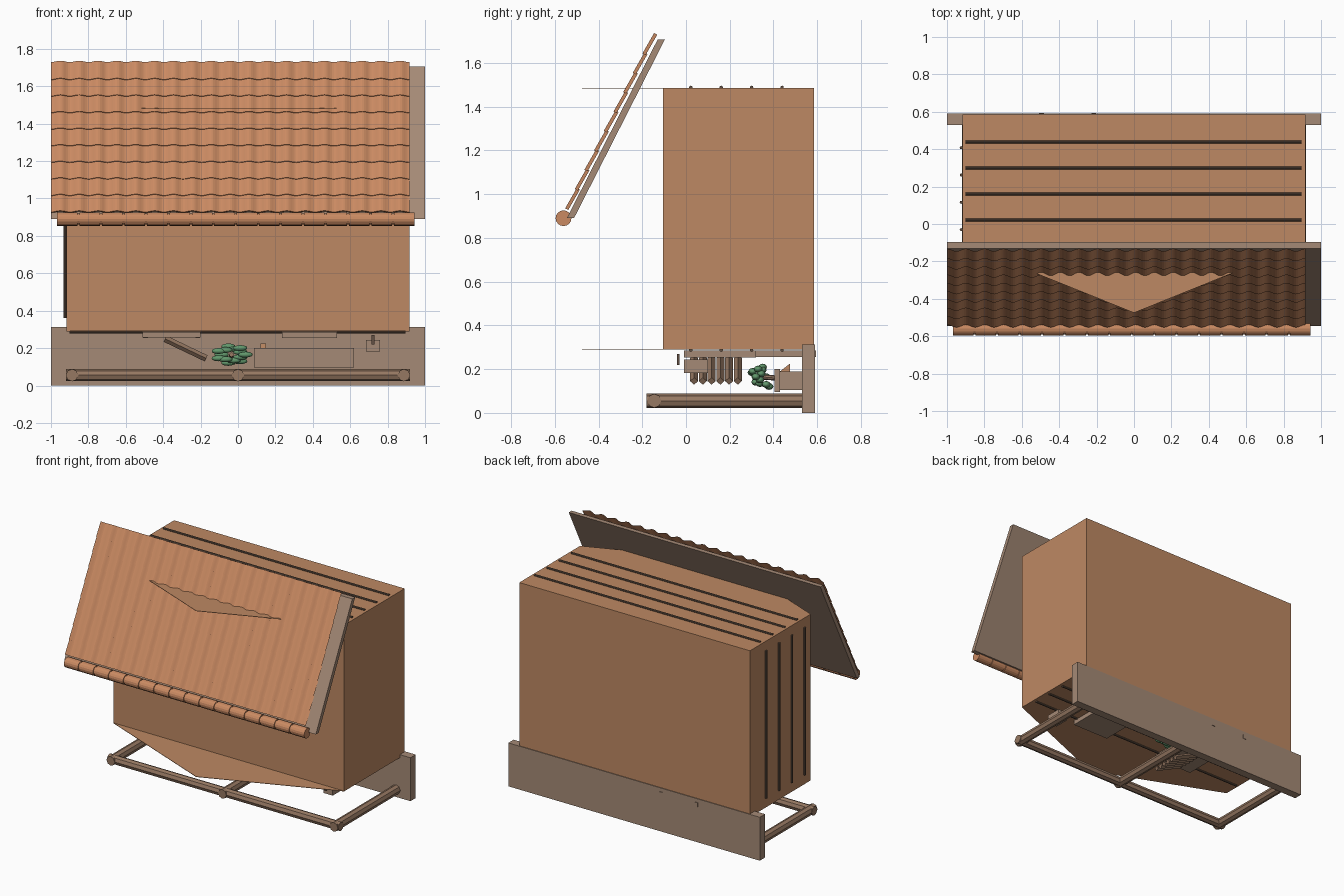
import bpy, bmesh, math, random
from mathutils import Vector, Matrix

random.seed(3)
cube = bpy.data.objects.get("Cube")
if cube:
    bpy.data.objects.remove(cube)


def material(name, rgb):
    m = bpy.data.materials.new(name)
    lin = [(c / 255 / 12.92 if c < 11 else ((c / 255 + 0.055) / 1.055) ** 2.4) for c in rgb]
    m.diffuse_color = (*lin, 1)
    m.use_nodes = True
    m.node_tree.nodes["Principled BSDF"].inputs["Base Color"].default_value = (*lin, 1)
    return m


CLAY = material("clay wall", (190, 137, 99))
TILE = material("roof tile", (202, 138, 98))
WOOD = material("grey wood", (165, 138, 118))
POLE = material("brown pole", (150, 120, 98))
DARK = material("dark trim", (98, 80, 67))
LEAF = material("green leaf", (98, 152, 108))


def finish(name, bm, mat, smooth=False):
    me = bpy.data.meshes.new(name)
    bm.to_mesh(me)
    bm.free()
    me.materials.append(mat)
    ob = bpy.data.objects.new(name, me)
    bpy.context.scene.collection.objects.link(ob)
    if smooth:
        for p in me.polygons:
            p.use_smooth = True
    return ob


def box(name, x, y, z, mat):
    bm = bmesh.new()
    size = Vector((x[1] - x[0], y[1] - y[0], z[1] - z[0]))
    mid = Vector((x[0] + x[1], y[0] + y[1], z[0] + z[1])) / 2
    bmesh.ops.create_cube(bm, size=1, matrix=Matrix.Translation(mid) @ Matrix.Diagonal((*size, 1)))
    return finish(name, bm, mat)


def rod(name, a, b, r, mat, sides=8):
    a, b = Vector(a), Vector(b)
    rot = (b - a).to_track_quat('Z', 'Y').to_matrix().to_4x4()
    bm = bmesh.new()
    bmesh.ops.create_cone(bm, cap_ends=True, segments=sides, radius1=r, radius2=r,
                          depth=(b - a).length, matrix=Matrix.Translation((a + b) / 2) @ rot)
    return finish(name, bm, mat)


def prism(name, profile, x0, x1, mat):
    """Extrude a (y, z) profile along x."""
    bm = bmesh.new()
    f = bm.faces.new([bm.verts.new((x0, y, z)) for y, z in profile])
    ext = bmesh.ops.extrude_face_region(bm, geom=[f])["geom"]
    bmesh.ops.translate(bm, vec=(x1 - x0, 0, 0), verts=[v for v in ext if isinstance(v, bmesh.types.BMVert)])
    bmesh.ops.recalc_face_normals(bm, faces=bm.faces)
    return finish(name, bm, mat)


# Main body with thin pointed sheets at top and bottom
box("main_body", (-0.918, 0.916), (-0.105, 0.585), (0.29, 1.485), CLAY)
for name, z in (("upper_gable_sheet", 1.482), ("lower_gable_sheet", 0.29)):
    bm = bmesh.new()
    f = bm.faces.new([bm.verts.new(p) for p in ((-0.918, -0.105, z), (0, -0.475, z), (0.916, -0.105, z))])
    ext = bmesh.ops.extrude_face_region(bm, geom=[f])["geom"]
    bmesh.ops.translate(bm, vec=(0, 0, 0.003), verts=[v for v in ext if isinstance(v, bmesh.types.BMVert)])
    bmesh.ops.recalc_face_normals(bm, faces=bm.faces)
    finish(name, bm, CLAY)

# Trim bars on the top, bottom and right side
for i in range(4):
    y = 0.022 + i * 0.139
    for side, z in (("top", 1.488), ("bottom", 0.287)):
        rod(f"{side}_trim_{i}", (-0.9, y, z), (0.895, y, z), 0.008, DARK)
    y = -0.03 + i * 0.146
    rod(f"side_trim_{i}", (-0.924, y, 0.36), (-0.924, y, 1.42), 0.008, DARK)

# Sloping roof board
prism("roof_board", [(-0.545, 0.89), (-0.13, 1.706), (-0.097, 1.706), (-0.512, 0.89)], -1, 1, WOOD)

# Overlapping rows of barrel tiles
ROWS, COLS, LEFT, RIGHT = 9, 19, -1.0, 0.916
foot, top = Vector((0, -0.533, 0.925)), Vector((0, -0.135, 1.722))
step = (top - foot) / ROWS
normal = Vector((0, -step.z, step.y)).normalized()
pitch = (RIGHT - LEFT) / COLS
STEPS = 10
for r in range(ROWS):
    bm = bmesh.new()
    lines = []
    for along, lift in ((0, -0.004), (0, 0.006), (1.08, 0)):
        line = []
        for i in range(COLS * STEPS + 1):
            wave = 0.5 - 0.5 * math.cos(math.tau * i / STEPS)
            p = foot + step * (r + along) + normal * (lift + 0.016 * wave)
            line.append(bm.verts.new((LEFT + pitch * i / STEPS, p.y, p.z)))
        lines.append(line)
    for lo, hi in zip(lines, lines[1:]):
        for i in range(len(lo) - 1):
            bm.faces.new((lo[i], lo[i + 1], hi[i + 1], hi[i]))
    ob = finish(f"tile_row_{r}", bm, TILE)

# Round capping tiles along the lower roof edge
for i in range(16):
    x = -0.967 + i * 0.12
    rod(f"edge_cap_{i}", (x, -0.56, 0.89), (x + 0.11, -0.56, 0.89), 0.036, TILE, 16)
rod("edge_cap_core", (-0.96, -0.56, 0.89), (0.94, -0.56, 0.89), 0.03, TILE, 16)

# Back plank and pole frame
box("back_plank", (-1, 1), (0.53, 0.59), (0, 0.312), WOOD)
rod("front_pole", (-0.92, -0.145, 0.055), (0.92, -0.145, 0.055), 0.032, POLE)
for name, x in (("right", -0.887), ("middle", 0), ("left", 0.887)):
    rod(f"{name}_pole", (x, -0.18, 0.055), (x, 0.54, 0.055), 0.033, POLE)

# Shelf rails and slanted slatted shutter
for name, x in (("outer", -0.495), ("inner", -0.215)):
    box(f"{name}_shelf_rail", (x - 0.013, x + 0.013), (0.25, 0.594), (0.255, 0.285), WOOD)
box("shelf_panel", (-0.51, -0.2), (-0.01, 0.32), (0.258, 0.285), WOOD)
box("second_panel", (0.235, 0.53), (-0.01, 0.32), (0.253, 0.285), WOOD)
for i in range(6):
    y = 0.02 + i * 0.04
    rod(f"shutter_slat_{i}", (-0.39, y + 0.017, 0.25), (-0.17, y + 0.017, 0.145), 0.018, POLE, 4)

# Planter box and small lamp
box("planter", (0.1, 0.605), (0.43, 0.535), (0.105, 0.19), WOOD)
box("planter_front", (0.085, 0.62), (0.405, 0.43), (0.095, 0.2), WOOD)
prism("planter_wedge", [(0.43, 0.19), (0.475, 0.19), (0.475, 0.225)], 0.12, 0.15, CLAY)
box("lamp_box", (0.685, 0.76), (-0.01, 0.1), (0.182, 0.243), WOOD)
box("lamp_bar", (0.715, 0.73), (-0.042, -0.03), (0.22, 0.27), DARK)

# Leafy bush made of flattened lobes
rod("bush_stem", (-0.035, 0.34, 0.165), (-0.035, 0.53, 0.15), 0.012, POLE)
for i in range(14):
    a = math.tau * i / 14
    far = 0.7 if i % 2 else 1
    bm = bmesh.new()
    at = Matrix.Translation((-0.035 + 0.075 * far * math.cos(a), 0.34 + random.uniform(-0.04, 0.04),
                             0.165 + 0.045 * far * math.sin(a)))
    bmesh.ops.create_icosphere(bm, subdivisions=2, radius=1, matrix=at @ Matrix.Diagonal((0.04, 0.02, 0.016, 1)))
    finish(f"bush_leaf_{i}", bm, LEAF, True)
